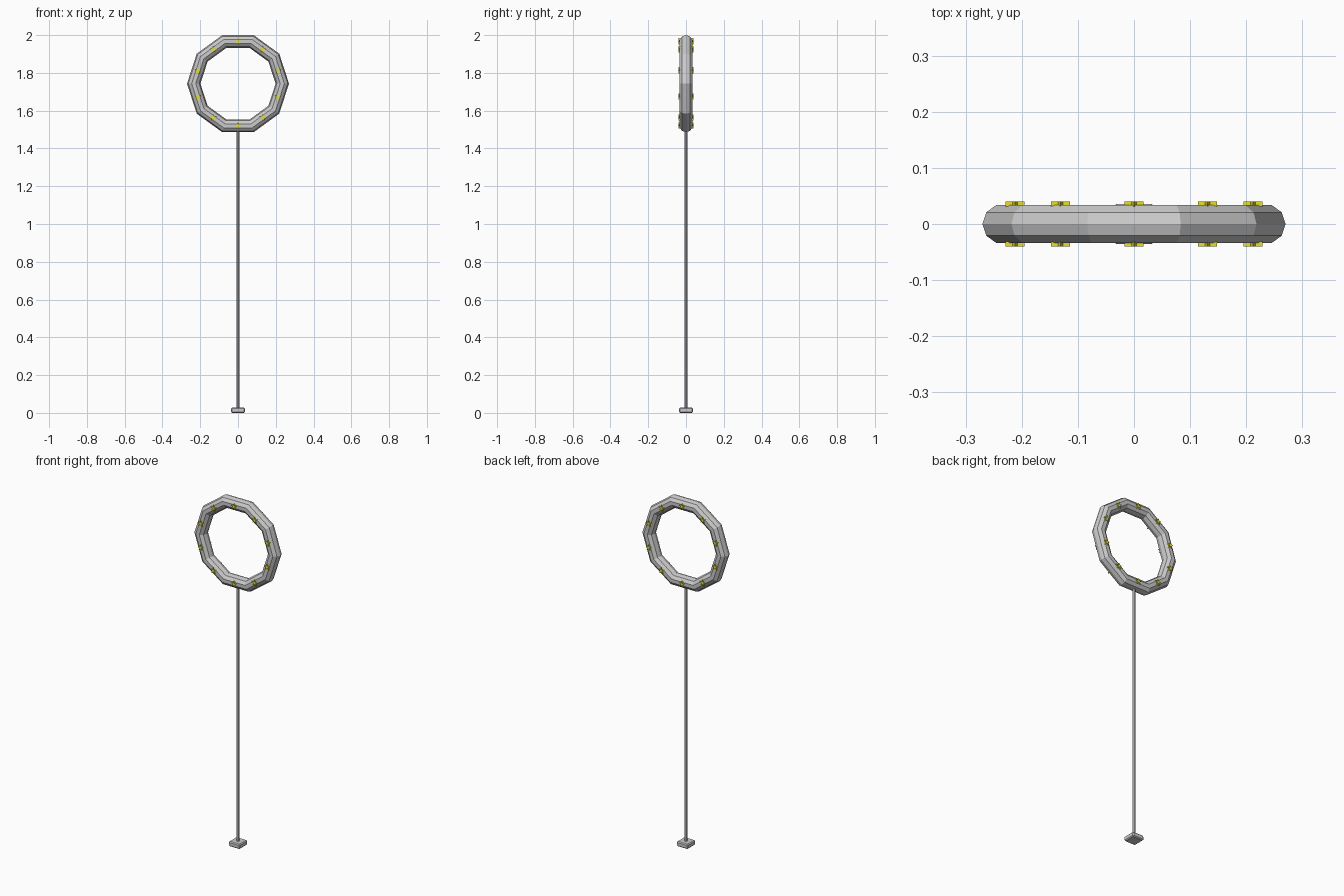
import bpy, bmesh, math
from mathutils import Matrix

if "Cube" in bpy.data.objects:
    bpy.data.objects.remove(bpy.data.objects["Cube"])

CZ, R, r = 1.743, 0.2345, 0.0355   # ring centre height, major and minor radius
N = 10


def make(name, bm, mat=None):
    bmesh.ops.recalc_face_normals(bm, faces=bm.faces)
    me = bpy.data.meshes.new(name)
    bm.to_mesh(me)
    bm.free()
    ob = bpy.data.objects.new(name, me)
    bpy.context.collection.objects.link(ob)
    if mat:
        me.materials.append(mat)
    return ob


# faceted ring standing upright: ten segments, ten-sided section
bpy.ops.mesh.primitive_torus_add(major_segments=N, minor_segments=10,
                                 major_radius=R, minor_radius=r,
                                 location=(0, 0, CZ), rotation=(math.pi / 2, 0, 0))
bpy.context.object.name = "ring"

# thin pole
bm = bmesh.new()
top = CZ - R * math.cos(math.pi / N)
bmesh.ops.create_cone(bm, cap_ends=True, segments=8, radius1=0.009, radius2=0.009,
                      depth=top - 0.015,
                      matrix=Matrix.Translation((0, 0, (top + 0.015) / 2)))
make("pole", bm)

# small chamfered foot
bm = bmesh.new()
bmesh.ops.create_cube(bm, size=1, matrix=Matrix.Translation((0, 0, 0.014))
                      @ Matrix.Diagonal((0.072, 0.072, 0.028, 1)))
bmesh.ops.bevel(bm, geom=bm.edges[:], offset=0.005, segments=1, affect='EDGES')
make("foot", bm)

# yellow stars on both faces of the ring, one per segment
yellow = bpy.data.materials.new("yellow")
yellow.diffuse_color = (0.8, 0.75, 0.02, 1)
yellow.use_nodes = True
yellow.node_tree.nodes["Principled BSDF"].inputs["Base Color"].default_value = yellow.diffuse_color


def add_star(name, x, z, side):
    bm = bmesh.new()
    pts = []
    for i in range(10):
        a = math.pi / 2 + i * math.pi / 5
        q = 0.018 if i % 2 == 0 else 0.0075
        pts.append(bm.verts.new((x + q * math.cos(a), side * 0.031, z + q * math.sin(a))))
    face = bm.faces.new(pts)
    ext = bmesh.ops.extrude_face_region(bm, geom=[face])
    verts = [v for v in ext["geom"] if isinstance(v, bmesh.types.BMVert)]
    bmesh.ops.translate(bm, verts=verts, vec=(0, side * 0.009, 0))
    make(name, bm, yellow)


apothem = R * math.cos(math.pi / N)
for side, label in ((-1, "front"), (1, "back")):
    for k in range(N):
        a = math.pi / 2 + k * 2 * math.pi / N
        add_star(f"star_{label}_{k + 1}", apothem * math.cos(a),
                 CZ + apothem * math.sin(a), side)
